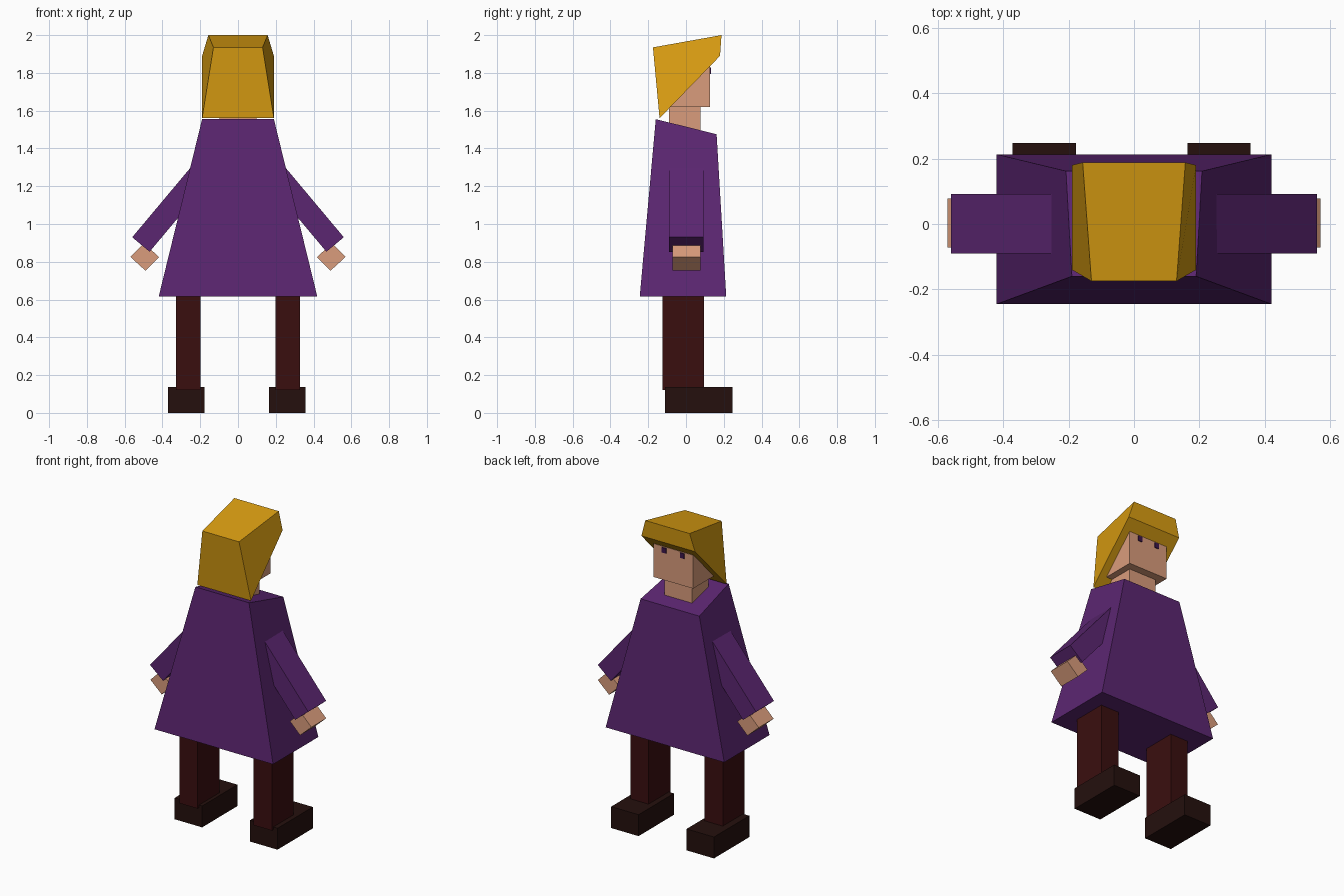
import bpy, bmesh

if "Cube" in bpy.data.objects:
    bpy.data.objects.remove(bpy.data.objects["Cube"])


def material(name, r, g, b):
    m = bpy.data.materials.new(name)
    m.diffuse_color = (r, g, b, 1)
    m.use_nodes = True
    m.node_tree.nodes["Principled BSDF"].inputs["Base Color"].default_value = m.diffuse_color
    return m


HAIR = material("golden hair", 0.70, 0.34, 0.006)
PURPLE = material("purple cloth", 0.105, 0.019, 0.165)
SKIN = material("skin", 0.70, 0.335, 0.20)
MAROON = material("maroon trousers", 0.042, 0.0045, 0.0048)
SHOE = material("dark shoe", 0.018, 0.005, 0.004)
EYE = material("dark violet eye", 0.045, 0.008, 0.07)


def loft(name, ring_a, ring_b, mat):
    """Closed solid between two matching rings of points."""
    bm = bmesh.new()
    a = [bm.verts.new(p) for p in ring_a]
    b = [bm.verts.new(p) for p in ring_b]
    n = len(a)
    bm.faces.new(a)
    bm.faces.new(b[::-1])
    for i in range(n):
        j = (i + 1) % n
        bm.faces.new((a[j], a[i], b[i], b[j]))
    bmesh.ops.recalc_face_normals(bm, faces=bm.faces)
    me = bpy.data.meshes.new(name)
    bm.to_mesh(me)
    bm.free()
    me.materials.append(mat)
    ob = bpy.data.objects.new(name, me)
    bpy.context.collection.objects.link(ob)
    return ob


def box(name, x0, x1, y0, y1, z0, z1, mat):
    ring = [(x0, y0), (x1, y0), (x1, y1), (x0, y1)]
    return loft(name, [(x, y, z0) for x, y in ring], [(x, y, z1) for x, y in ring], mat)


def prism_y(name, profile, y0, y1, mat, side):
    """Extrude an x-z profile along y; side = -1 mirrors it."""
    return loft(name, [(side * x, y0, z) for x, z in profile],
                [(side * x, y1, z) for x, z in profile], mat)


def mirrored_profile(name, points, mat):
    """Solid from (half width, y, z) corners, symmetric in x."""
    return loft(name, [(-w, y, z) for w, y, z in points], points, mat)


# Flared coat with a sloping shoulder plane
mirrored_profile("coat", [(0.42, -0.245, 0.615), (0.42, 0.213, 0.615),
                          (0.208, 0.162, 1.475), (0.19, -0.16, 1.555)], PURPLE)

# Neck and head, face towards +y
box("neck", -0.097, 0.097, -0.09, 0.077, 1.45, 1.64, SKIN)
box("head", -0.14, 0.14, -0.125, 0.128, 1.62, 1.834, SKIN)

# Wedge of hair
mirrored_profile("hair", [(0.19, -0.14, 1.56), (0.19, 0.18, 1.89),
                          (0.157, 0.188, 2.0), (0.13, -0.175, 1.935)], HAIR)

for side, label in ((-1, "left"), (1, "right")):
    # Eye plate
    ex = side * 0.064
    box(label + "_eye", ex - 0.015, ex + 0.015, 0.126, 0.133, 1.795, 1.828, EYE)
    # Sleeve and hand
    prism_y(label + "_sleeve", [(0.25, 1.3), (0.56, 0.93), (0.468, 0.853), (0.158, 1.223)],
            -0.09, 0.092, PURPLE, side)
    prism_y(label + "_hand", [(0.418, 0.825), (0.49, 0.753), (0.57, 0.826), (0.498, 0.898)],
            -0.072, 0.078, SKIN, side)
    # Leg and shoe
    lx = side * 0.263
    box(label + "_leg", lx - 0.064, lx + 0.064, -0.125, 0.095, 0.12, 0.63, MAROON)
    sx = side * 0.267 - 0.007
    box(label + "_shoe", sx - 0.097, sx + 0.097, -0.11, 0.247, 0.0, 0.137, SHOE)
